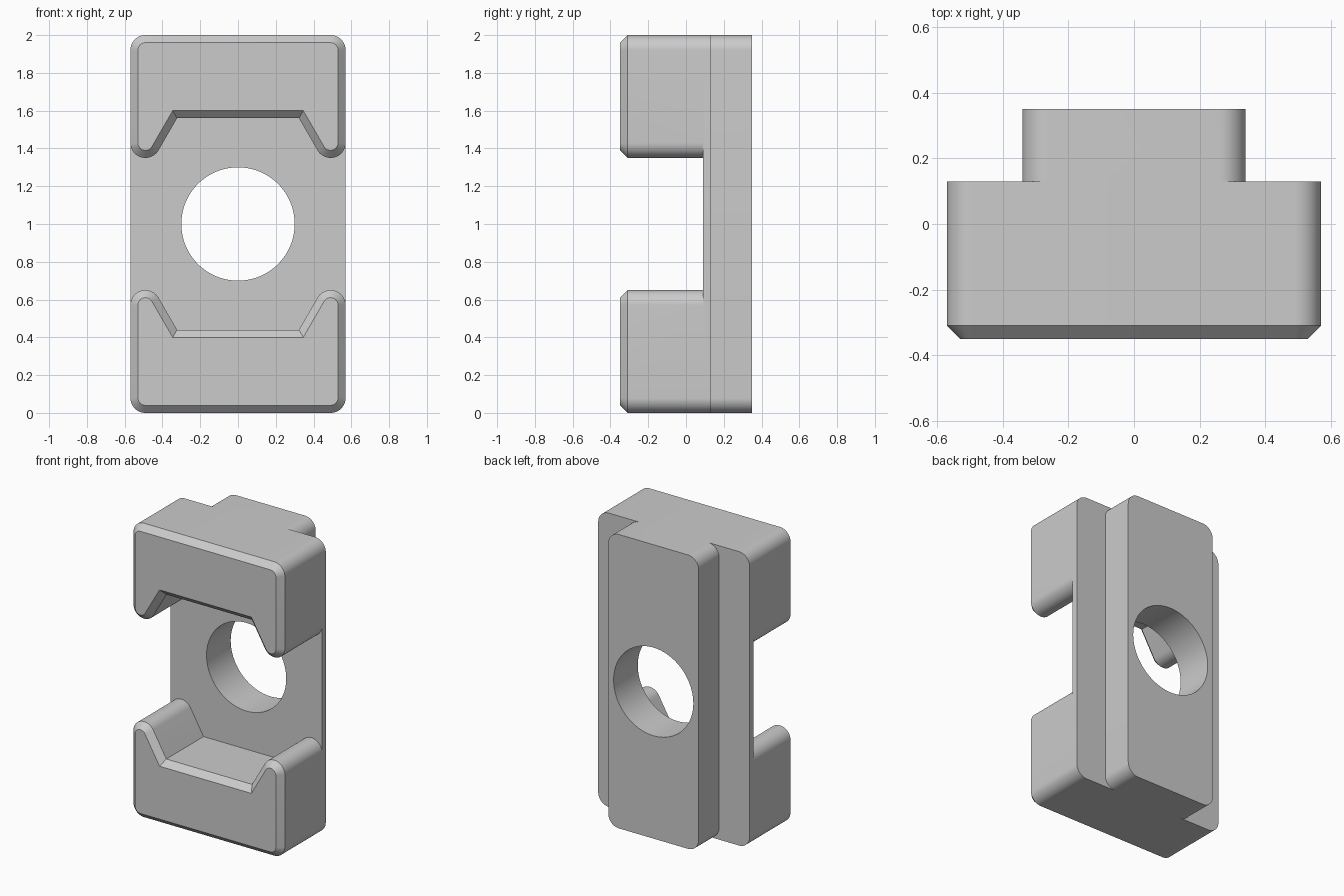
import bpy, bmesh
from math import cos, sin, pi, radians, sqrt

if "Cube" in bpy.data.objects:
    bpy.data.objects.remove(bpy.data.objects["Cube"], do_unlink=True)

MID = 1.0           # height of the mirror plane
HALF_W = 0.57
RADIUS = 0.08
CHAMFER = 0.04

grey = bpy.data.materials.new("plain grey")
grey.use_nodes = True
colour = (0.6, 0.6, 0.6, 1)
grey.diffuse_color = colour
grey.node_tree.nodes["Principled BSDF"].inputs["Base Color"].default_value = colour


def arc(cx, cz, r, start, end, steps=12):
    """Points on an arc, angles in degrees."""
    angles = [radians(start + (end - start) * i / steps) for i in range(steps + 1)]
    return [(cx + r * cos(a), cz + r * sin(a)) for a in angles]


def rounded_rect(half_w):
    cx, low, high = half_w - RADIUS, RADIUS, 2 * MID - RADIUS
    return (arc(cx, low, RADIUS, -90, 0) + arc(cx, high, RADIUS, 0, 90)
            + arc(-cx, high, RADIUS, 90, 180) + arc(-cx, low, RADIUS, 180, 270))


def jaw_outline(inset, side):
    """Block with two round horns and a sloped notch; side=-1 flips it to the top."""
    r, cx = RADIUS - inset, HALF_W - RADIUS
    right = arc(cx, RADIUS, r, -90, 0) + arc(cx, 0.57, r, 0, 150, 20)
    x, z = right[-1]
    floor = 0.44 - inset
    right.append((x - (z - floor) / sqrt(3), floor))
    outline = right + [(-px, pz) for px, pz in reversed(right)]
    return [(px, MID + side * (pz - MID)) for px, pz in outline]


def loft(name, sections):
    """Solid through matching outlines, each given as (y, points)."""
    bm = bmesh.new()
    rings = [[bm.verts.new((x, y, z)) for x, z in pts] for y, pts in sections]
    for a, b in zip(rings, rings[1:]):
        for i in range(len(a)):
            j = (i + 1) % len(a)
            bm.faces.new((a[i], a[j], b[j], b[i]))
    bm.faces.new(rings[0])
    bm.faces.new(rings[-1])
    bmesh.ops.recalc_face_normals(bm, faces=bm.faces)
    mesh = bpy.data.meshes.new(name)
    bm.to_mesh(mesh)
    bm.free()
    mesh.materials.append(grey)
    obj = bpy.data.objects.new(name, mesh)
    bpy.context.collection.objects.link(obj)
    return obj


def combine(target, other, operation):
    mod = target.modifiers.new(operation.title(), 'BOOLEAN')
    mod.operation, mod.solver, mod.object = operation, 'EXACT', other
    bpy.context.view_layer.objects.active = target
    bpy.ops.object.modifier_apply(modifier=mod.name)
    bpy.data.objects.remove(other, do_unlink=True)


# Central plate
plate = rounded_rect(HALF_W)
body = loft("clamp_body", [(0.09, plate), (0.13, plate)])

# Narrow rail on the back
rail = rounded_rect(0.34)
combine(body, loft("back_rail", [(0.13, rail), (0.35, rail)]), 'UNION')

# Lower and upper jaws with a chamfered front edge
for name, side in (("lower_jaw", 1), ("upper_jaw", -1)):
    outer, inner = jaw_outline(0, side), jaw_outline(CHAMFER, side)
    jaw = loft(name, [(-0.35, inner), (-0.35 + CHAMFER, outer), (0.09, outer)])
    combine(body, jaw, 'UNION')

# Through hole
circle = arc(0, MID, 0.3, 0, 360, 96)[:-1]
cutter = loft("hole_cutter", [(-0.1, circle), (0.5, circle)])
cutter.hide_render = True
combine(body, cutter, 'DIFFERENCE')

# Smooth rounds, sharp edges
bpy.ops.object.select_all(action='DESELECT')
body.select_set(True)
bpy.context.view_layer.objects.active = body
bpy.ops.object.shade_smooth_by_angle(angle=radians(25))
